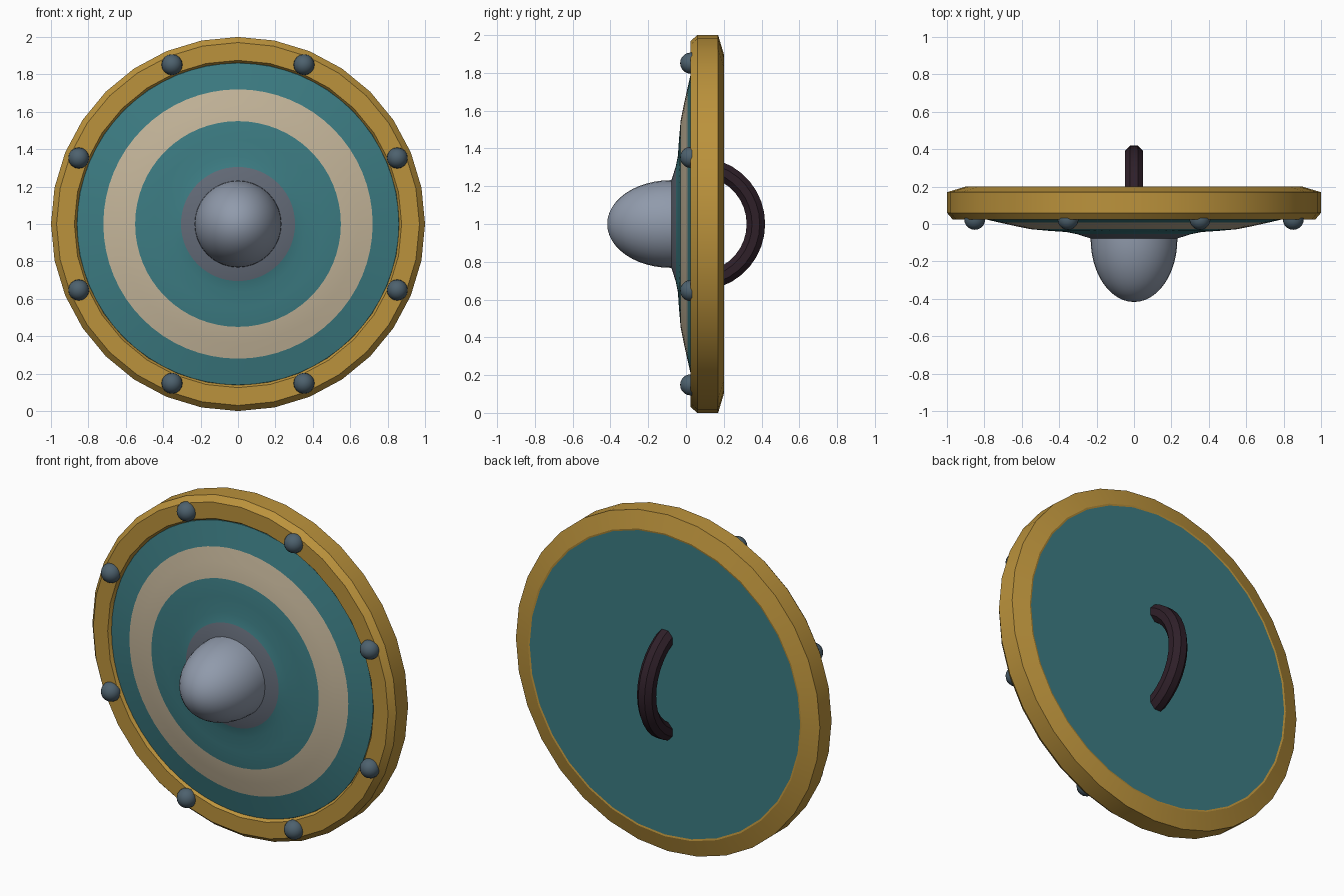
import bpy, bmesh, math
from mathutils import Vector

if "Cube" in bpy.data.objects:
    bpy.data.objects.remove(bpy.data.objects["Cube"])


def material(name, rgb):
    m = bpy.data.materials.new(name)
    m.diffuse_color = (*rgb, 1)
    m.use_nodes = True
    m.node_tree.nodes["Principled BSDF"].inputs["Base Color"].default_value = m.diffuse_color
    return m


gold = material("gold", (0.50, 0.29, 0.045))
teal = material("teal", (0.045, 0.20, 0.225))
cream = material("cream", (0.55, 0.46, 0.32))
slate = material("slate", (0.125, 0.145, 0.185))
steel = material("steel", (0.28, 0.325, 0.41))
iron = material("dark iron", (0.075, 0.12, 0.155))
leather = material("dark leather", (0.028, 0.014, 0.022))


def finish(name, bm, mats, angle):
    bmesh.ops.remove_doubles(bm, verts=bm.verts, dist=1e-5)
    bmesh.ops.recalc_face_normals(bm, faces=bm.faces)
    me = bpy.data.meshes.new(name)
    bm.to_mesh(me)
    bm.free()
    ob = bpy.data.objects.new(name, me)
    bpy.context.collection.objects.link(ob)
    for m in mats:
        me.materials.append(m)
    bpy.ops.object.select_all(action='DESELECT')
    ob.select_set(True)
    bpy.context.view_layer.objects.active = ob
    bpy.ops.object.shade_smooth_by_angle(angle=math.radians(angle))
    return ob


def lathe(name, profile, steps, mats, angle=30, closed=False, bands=None):
    """Spin (radius, y) points around the y axis through z = 1."""
    bm = bmesh.new()
    vs = [bm.verts.new((r, y, 1)) for r, y in profile]
    es = [bm.edges.new(p) for p in zip(vs, vs[1:])]
    if closed:
        es.append(bm.edges.new((vs[-1], vs[0])))
    bmesh.ops.spin(bm, geom=vs + es, cent=(0, 0, 1), axis=(0, 1, 0),
                   angle=math.tau, steps=steps, use_merge=True)
    if bands:
        for f in bm.faces:
            c = f.calc_center_median()
            f.material_index = bands(math.hypot(c.x, c.z - 1), c.y)
    return finish(name, bm, mats, angle)


# Bevelled metal rim
lathe("rim", [(0.85, 0.06), (0.875, 0.025), (0.97, 0.025), (1.0, 0.06),
              (1.0, 0.17), (0.9, 0.2), (0.85, 0.19)], 32, [gold], 25, closed=True)


# Domed board with painted rings and a flat back
def board_bands(r, y):
    if y > 0.1 or r > 0.72:
        return 0
    if r > 0.55:
        return 1
    return 2 if r < 0.305 else 0


lathe("board", [(0, -0.08), (0.23, -0.078), (0.305, -0.054), (0.36, -0.043),
                (0.45, -0.037), (0.55, -0.028), (0.64, -0.01), (0.72, 0.008),
                (0.86, 0.04), (0.9, 0.1), (0.9, 0.198), (0, 0.198)],
      64, [teal, cream, slate], 30, bands=board_bands)

# Rounded central boss
boss = [(0.232, -0.06)]
for i in range(13):
    t = i / 12 * math.pi / 2
    boss.append((0.232 * math.cos(t), -0.08 - 0.337 * math.sin(t)))
lathe("boss", boss, 32, [steel], 40)

# Eight rivets on the rim
for i in range(8):
    a = math.radians(22.5 + 45 * i)
    bm = bmesh.new()
    bmesh.ops.create_uvsphere(bm, u_segments=16, v_segments=10, radius=0.056)
    for v in bm.verts:
        x, y, z = v.co
        v.co = (x + 0.922 * math.cos(a), 0.025 - z, 1 + y + 0.922 * math.sin(a))
    finish(f"rivet_{i + 1}", bm, [iron], 40)

# Curved grip on the back, an eight-sided bar bent into an arc
bm = bmesh.new()
rings = []
for i in range(17):
    t = math.radians(-80 + 160 * i / 16)
    out = Vector((0, math.cos(t), math.sin(t)))
    mid = Vector((0, 0.067, 1)) + out * 0.303
    ring = []
    for k in range(8):
        b = math.radians(22.5 + 45 * k)
        ring.append(bm.verts.new(mid + 0.053 * (out * math.cos(b)
                                                + Vector((1, 0, 0)) * math.sin(b))))
    rings.append(ring)
for p, q in zip(rings, rings[1:]):
    for k in range(8):
        n = (k + 1) % 8
        bm.faces.new((p[k], p[n], q[n], q[k]))
bm.faces.new(rings[0])
bm.faces.new(rings[-1])
finish("grip", bm, [leather], 30)
